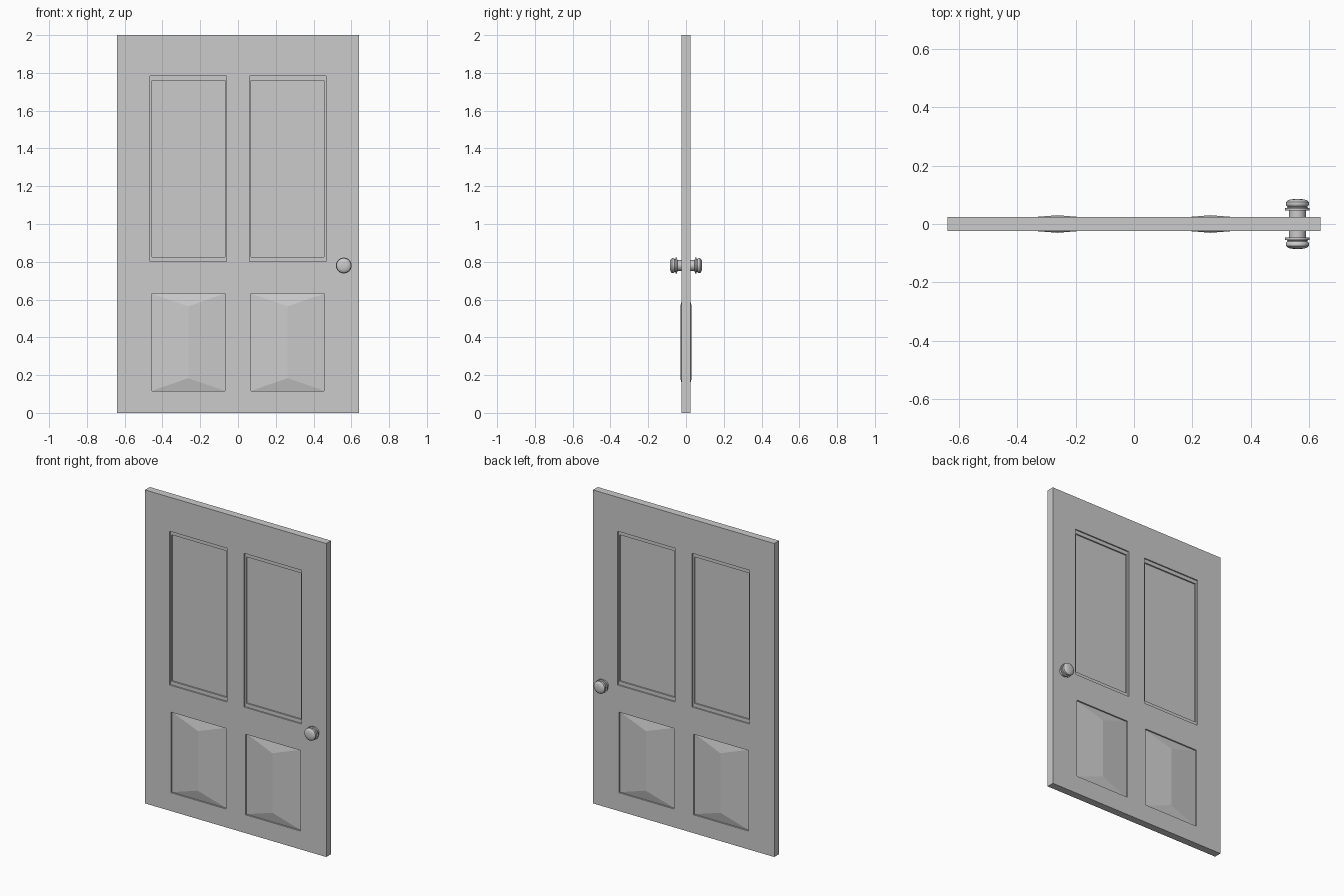
import bpy, bmesh, math
from mathutils import Matrix, Vector

if "Cube" in bpy.data.objects:
    bpy.data.objects.remove(bpy.data.objects["Cube"])

W, H, T = 1.28, 2.0, 0.024        # door width, height, half thickness
PX, PW = 0.263, 0.387             # panel centre and width


def make(name, bm):
    bmesh.ops.recalc_face_normals(bm, faces=bm.faces)
    me = bpy.data.meshes.new(name)
    bm.to_mesh(me)
    bm.free()
    ob = bpy.data.objects.new(name, me)
    bpy.context.scene.collection.objects.link(ob)
    return ob


def box(name, x, y, z, sx, sy, sz):
    bm = bmesh.new()
    bmesh.ops.create_cube(bm, size=1, matrix=Matrix.Translation((x, y, z)) @
                          Matrix.Diagonal((sx, sy, sz, 1)))
    return make(name, bm)


def cut(target, cutter):
    mod = target.modifiers.new("cut", 'BOOLEAN')
    mod.operation = 'DIFFERENCE'
    mod.solver = 'EXACT'
    mod.object = cutter
    bpy.context.view_layer.objects.active = target
    bpy.ops.object.modifier_apply(modifier=mod.name)
    bpy.data.objects.remove(cutter)


def raised_panel(name, cx, z0, z1, edge, ridge):
    # solid with a hipped ridge on both faces
    bm = bmesh.new()
    x0, x1, inset = cx - PW / 2, cx + PW / 2, 0.067
    rings = []
    for s in (-1, 1):
        a, b, c, d = [bm.verts.new((x, s * edge, z)) for x, z in
                      ((x0, z0), (x1, z0), (x1, z1), (x0, z1))]
        lo = bm.verts.new((cx, s * ridge, z0 + inset))
        hi = bm.verts.new((cx, s * ridge, z1 - inset))
        for f in ((a, b, lo), (b, c, hi, lo), (c, d, hi), (d, a, lo, hi)):
            bm.faces.new(f)
        rings.append((a, b, c, d))
    f, k = rings
    for i in range(4):
        j = (i + 1) % 4
        bm.faces.new((f[i], f[j], k[j], k[i]))
    return make(name, bm)


# door slab with openings
door = box("door_slab", 0, 0, H / 2, W, 2 * T, H)
UZ, UH = 1.292, 0.934
L0, L1 = 0.117, 0.631
for side, cx in (("left", -PX), ("right", PX)):
    # stepped rebate on both faces, then the opening for the upper panel
    for s in (-1, 1):
        cut(door, box("rebate", cx, s * (T - 0.008 + 0.05), UZ,
                      PW * 1.05, 0.1, UH * 1.05))
    cut(door, box("opening", cx, 0, UZ, PW, 0.2, UH))
    box("upper_panel_" + side, cx, 0, UZ, PW, 0.014, UH)
    # opening and raised lower panel
    cut(door, box("opening", cx, 0, (L0 + L1) / 2, PW, 0.2, L1 - L0))
    raised_panel("lower_panel_" + side, cx, L0, L1, T - 0.009, 0.030)

# knobs: one turned profile (radius, distance out), mirrored to the back
profile = [(0.029, 0.0), (0.029, 0.046), (0.042, 0.047), (0.042, 0.055),
           (0.034, 0.056), (0.034, 0.060), (0.038, 0.063), (0.040, 0.069),
           (0.039, 0.075), (0.034, 0.080), (0.024, 0.084), (0.012, 0.0855),
           (0.0, 0.086)]
for name, s in (("front_knob", -1), ("back_knob", 1)):
    bm = bmesh.new()
    vs = [bm.verts.new((0.56 + r, s * d, 0.78)) for r, d in profile]
    es = [bm.edges.new(p) for p in zip(vs, vs[1:])]
    bmesh.ops.spin(bm, geom=vs + es, cent=Vector((0.56, 0, 0.78)),
                   axis=(0, 1, 0), angle=2 * math.pi, steps=32)
    bmesh.ops.remove_doubles(bm, verts=bm.verts, dist=1e-5)
    knob = make(name, bm)
    bpy.ops.object.select_all(action='DESELECT')
    knob.select_set(True)
    bpy.context.view_layer.objects.active = knob
    bpy.ops.object.shade_smooth_by_angle(angle=math.radians(35))
